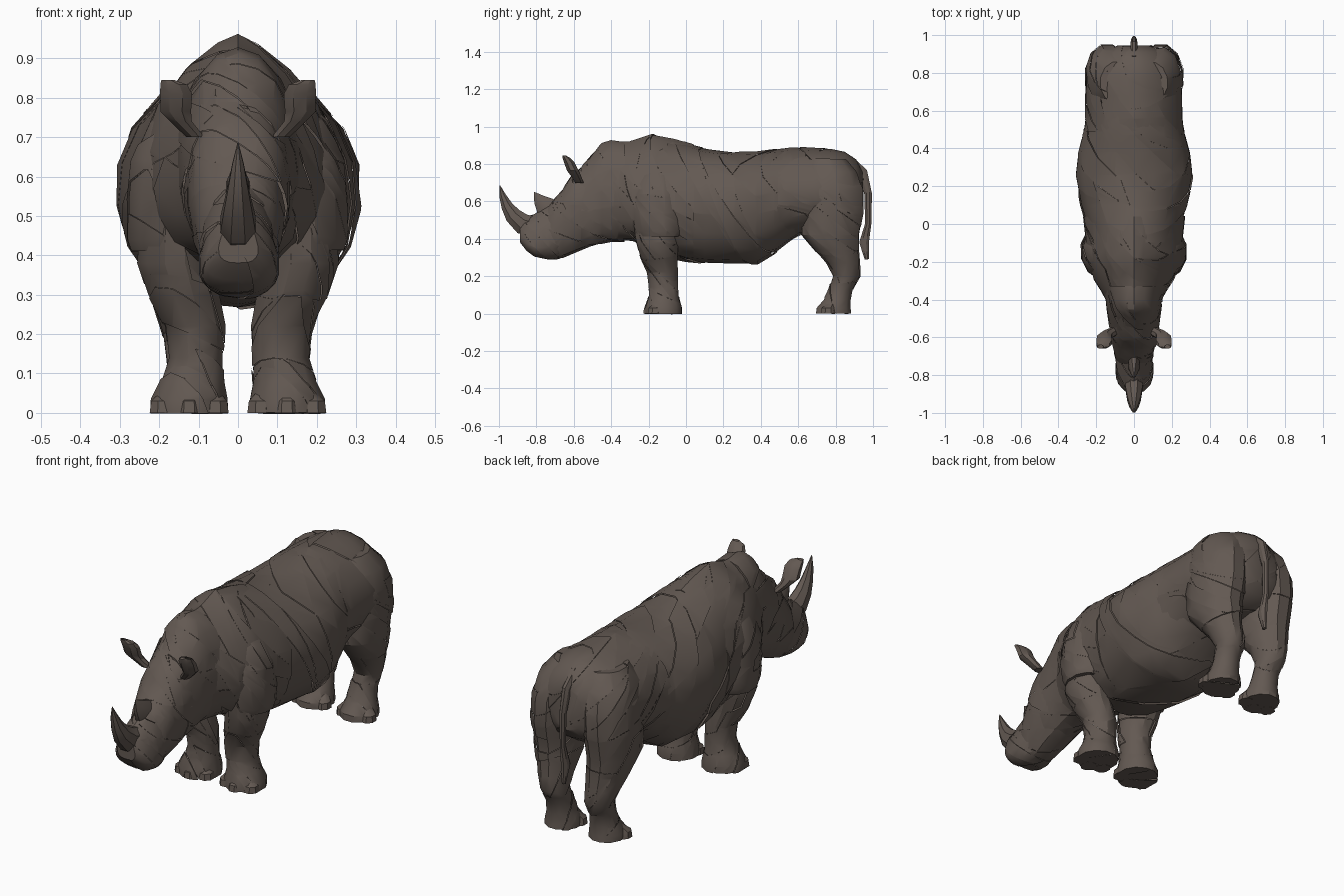
import bpy, bmesh, math, random
from mathutils import Vector

if "Cube" in bpy.data.objects:
    bpy.data.objects.remove(bpy.data.objects["Cube"])
random.seed(4)

hide = bpy.data.materials.new("grey brown hide")
hide.use_nodes = True
hide.diffuse_color = (0.125, 0.1, 0.085, 1)
hide.node_tree.nodes["Principled BSDF"].inputs["Base Color"].default_value = (0.125, 0.1, 0.085, 1)


def crack(bm, plates):
    """Cut the skin along slanted lines into plates at slightly different heights."""
    label = bm.faces.layers.int.new("plate")
    for new in range(1, plates):
        area = {}
        for f in bm.faces:
            area[f[label]] = area.get(f[label], 0) + f.calc_area()
        biggest = max(area, key=area.get)
        faces = [f for f in bm.faces if f[label] == biggest]
        mids = [f.calc_center_median() for f in faces]
        centre = sum(mids, Vector()) / len(mids)
        spread = [max(m[i] for m in mids) - min(m[i] for m in mids) for i in range(3)]
        cut = Vector([s * s * random.uniform(.5, 1) + .35 * max(spread) ** 2 * random.uniform(-1, 1)
                      for s in spread]).normalized()
        geom = set(faces)
        for f in faces:
            geom.update(f.edges, f.verts)
        bmesh.ops.bisect_plane(bm, geom=list(geom), dist=1e-5, plane_co=centre, plane_no=cut)
        for f in bm.faces:
            if f[label] == biggest and (f.calc_center_median() - centre).dot(cut) > 0:
                f[label] = new
    seams = [e for e in bm.edges if len({f[label] for f in e.link_faces}) > 1]
    bmesh.ops.split_edges(bm, edges=seams)
    bm.normal_update()
    lift = [random.uniform(-.004, .004) for _ in range(plates)]
    for v in bm.verts:
        if v.link_faces:
            v.co += v.normal * lift[v.link_faces[0][label]]
    bm.faces.layers.int.remove(label)


def loft(name, rings, plates=1):
    """Skin a list of point rings, closing both ends."""
    bm = bmesh.new()
    rows = [[bm.verts.new(p) for p in ring] for ring in rings]
    n = len(rows[0])
    for a, b in zip(rows, rows[1:]):
        for i in range(n):
            j = (i + 1) % n
            bm.faces.new((a[i], a[j], b[j], b[i]))
    bm.faces.new(rows[0][::-1])
    bm.faces.new(rows[-1])
    bmesh.ops.recalc_face_normals(bm, faces=bm.faces)
    if plates > 1:
        crack(bm, plates)
    mesh = bpy.data.meshes.new(name)
    bm.to_mesh(mesh)
    bm.free()
    mesh.materials.append(hide)
    ob = bpy.data.objects.new(name, mesh)
    bpy.context.collection.objects.link(ob)
    bpy.ops.object.select_all(action='DESELECT')
    ob.select_set(True)
    bpy.context.view_layer.objects.active = ob
    bpy.ops.object.shade_smooth_by_angle(angle=math.radians(32))


def angles(n):
    return [2 * math.pi * (i + 0.5) / n for i in range(n)]


def slices(name, rows, plates, peak, n=18):
    """Upright slices along y: (y, top, widest height, bottom, half width)."""
    rings = []
    for y, top, mid, bot, w in rows:
        ring = []
        for a in angles(n):
            c, s = math.cos(a), math.sin(a)
            h = (top - mid) if s > 0 else (mid - bot)
            p = peak if s > 0 else 0.75
            ring.append((w * math.copysign(abs(c) ** p, c), y, mid + h * s))
        rings.append(ring)
    loft(name, rings, plates)


def column(name, rows, side, plates=1, n=12):
    """Level slices: (z, x, y, half width, half depth)."""
    loft(name, [[(side * (x + rx * math.cos(a)), y + ry * math.sin(a), z) for a in angles(n)]
                for z, x, y, rx, ry in rows], plates)


def spike(name, rows, flat=1, n=8):
    """Curved taper in the y-z plane: (y, z, radius)."""
    pts = [Vector((0, y, z)) for y, z, r in rows]
    rings = []
    for i, (y, z, r) in enumerate(rows):
        t = (pts[min(i + 1, len(pts) - 1)] - pts[max(i - 1, 0)]).normalized()
        u, v = Vector((1, 0, 0)), Vector((0, -t.z, t.y))
        rings.append([pts[i] + u * (r * flat * math.cos(a)) + v * (r * math.sin(a)) for a in angles(n)])
    loft(name, rings)


# Trunk, in overlapping armour-like shells
slices("barrel", [(-.10, .93, .6, .30, .24), (0, .91, .6, .28, .255), (.10, .885, .59, .27, .285),
                  (.26, .865, .58, .265, .315), (.38, .868, .59, .265, .30), (.47, .88, .6, .32, .275),
                  (.56, .885, .62, .39, .25), (.64, .88, .64, .44, .24)], 18, 1.05)
slices("rump", [(.49, .882, .62, .36, .27), (.56, .892, .62, .41, .262), (.68, .885, .64, .44, .26),
                (.78, .88, .64, .45, .255), (.85, .865, .64, .46, .225), (.91, .825, .65, .5, .17),
                (.945, .76, .65, .55, .09)], 18, 1.15)
slices("shoulder_hump", [(-.42, .922, .62, .39, .14), (-.36, .918, .62, .39, .17), (-.29, .922, .61, .39, .215),
                         (-.18, .959, .60, .35, .25), (-.06, .937, .6, .30, .26), (.04, .907, .59, .285, .272)],
       22, 1.5)
slices("neck", [(-.33, .915, .63, .385, .165), (-.40, .925, .62, .385, .15), (-.45, .91, .61, .375, .145),
                (-.50, .85, .59, .36, .138), (-.56, .785, .57, .345, .13)], 14, 1)

# Flat-browed head, then a muzzle with broad lips below a narrow nose
slices("head", [(-.49, .84, .58, .37, .132), (-.55, .785, .57, .345, .13), (-.61, .74, .55, .32, .125),
                (-.66, .665, .52, .30, .112), (-.71, .61, .46, .295, .10), (-.74, .575, .42, .31, .085)], 14, .8)
slices("muzzle", [(-.68, .62, .43, .295, .095), (-.73, .585, .38, .29, .10), (-.77, .56, .365, .297, .102),
                  (-.81, .535, .365, .305, .098), (-.85, .515, .38, .335, .085),
                  (-.885, .49, .41, .38, .05)], 12, 1.15)
spike("front_horn", [(-.80, .46, .06), (-.875, .48, .06), (-.925, .525, .048), (-.957, .575, .034),
                     (-.98, .63, .02), (-.995, .685, .002)], flat=.8)
spike("rear_horn", [(-.71, .54, .075), (-.755, .575, .06), (-.785, .61, .035), (-.812, .65, .002)], flat=.5)

# Tail hanging in the cleft of the rump
spike("tail", [(.87, .82, .03), (.945, .755, .028), (.974, .64, .022), (.974, .48, .018),
               (.952, .38, .028), (.967, .29, .012)], flat=.7)

for side, word in ((1, "left"), (-1, "right")):
    # Shoulder plate hanging over the front leg
    column(word + "_shoulder", [(.41, .17, -.14, .105, .12), (.44, .17, -.14, .115, .135),
                                (.54, .16, -.15, .125, .15), (.64, .14, -.15, .135, .15),
                                (.74, .105, -.15, .125, .13), (.82, .06, -.15, .09, .10)], side, 14)
    # Front leg and foot
    column(word + "_front_leg", [(0, .124, -.122, .10, .10), (.035, .124, -.122, .098, .10),
                                 (.08, .117, -.12, .082, .085), (.14, .108, -.12, .071, .078),
                                 (.22, .11, -.125, .078, .083), (.30, .138, -.145, .092, .1),
                                 (.38, .16, -.155, .097, .113), (.48, .16, -.16, .09, .12)], side, 14)
    # Thigh, hind leg and foot
    column(word + "_hind_leg", [(0, .122, .79, .088, .098), (.03, .122, .79, .088, .095),
                                (.075, .12, .81, .072, .075), (.13, .12, .828, .065, .067),
                                (.20, .125, .858, .069, .076), (.27, .135, .838, .082, .094),
                                (.34, .14, .805, .096, .122), (.42, .145, .772, .112, .158),
                                (.54, .145, .78, .118, .172), (.66, .14, .775, .12, .178),
                                (.76, .125, .765, .115, .155), (.83, .09, .75, .09, .11)], side, 18)
    # Toes
    for foot, y in (("front", -.19), ("hind", .735)):
        for k in (-1, 0, 1):
            back = abs(k) * .025
            column(f"{word}_{foot}_toe_{k + 2}",
                   [(0, .124 + k * .066, y + back, .037, .042), (.03, .124 + k * .066, y + back, .033, .037),
                    (.07, .12 + k * .045, y + .025 + back, .014, .016)], side, n=8)
    # Broad cupped ear: up the outside, then down inside the hollow
    column(word + "_ear", [(.70, .108, -.57, .025, .025), (.74, .145, -.59, .03, .03),
                           (.765, .158, -.605, .042, .034), (.81, .157, -.625, .044, .03),
                           (.833, .163, -.64, .037, .022), (.845, .178, -.65, .018, .01),
                           (.82, .16, -.635, .03, .014), (.775, .157, -.61, .025, .012)], side, n=8)
